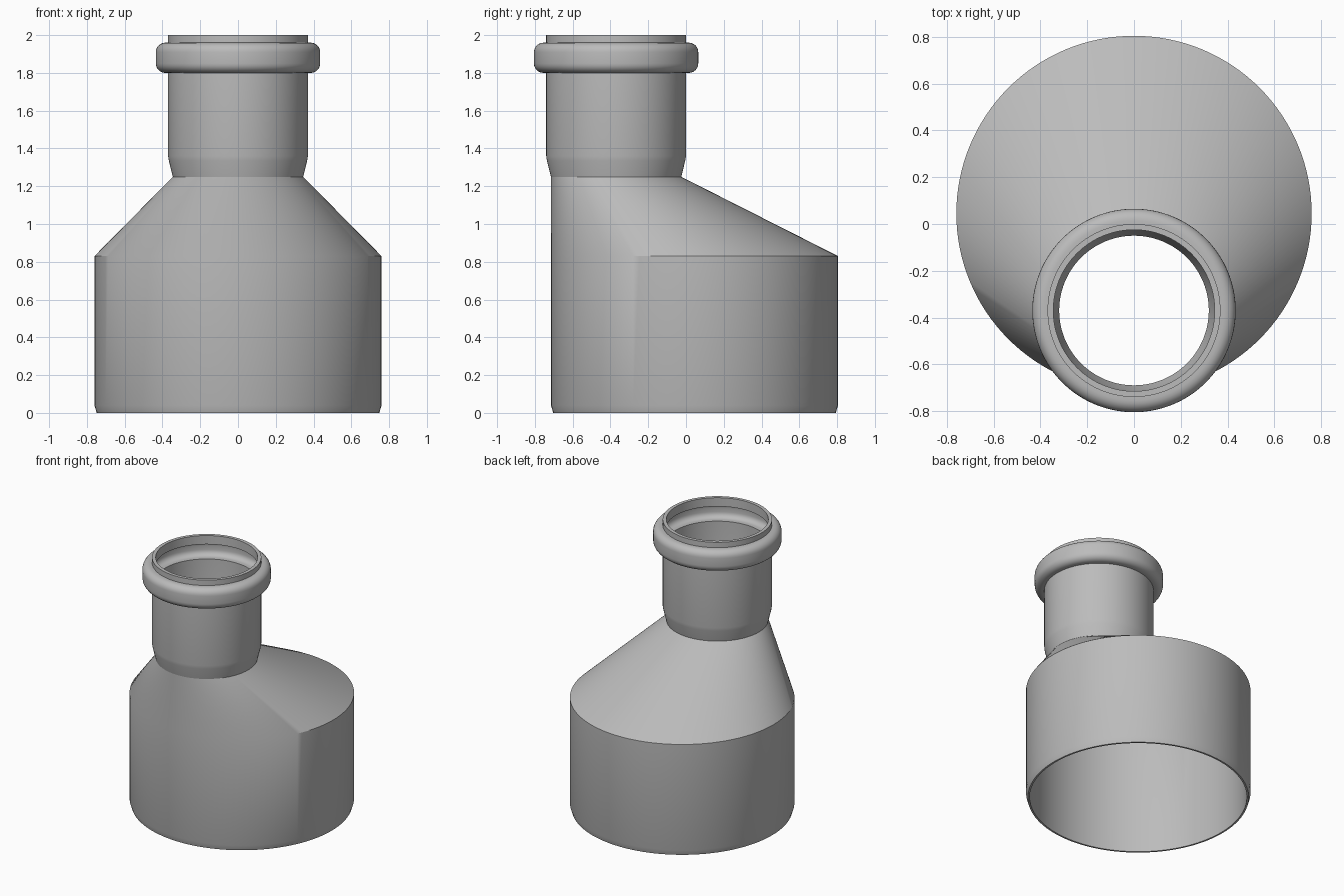
import bpy
import bmesh
from math import cos, sin, pi, radians

cube = bpy.data.objects.get("Cube")
if cube:
    bpy.data.objects.remove(cube, do_unlink=True)

SEGMENTS = 128
BODY_Y, NECK_Y = 0.045, -0.37
WALL = 0.025

grey = bpy.data.materials.new("light grey plastic")
grey.use_nodes = True
colour = (0.5, 0.5, 0.5, 1)
grey.diffuse_color = colour
grey.node_tree.nodes["Principled BSDF"].inputs["Base Color"].default_value = colour


def arc(r, z, radius, start, end, steps=6):
    """Profile points (radius, height) on a rounded corner, angles in degrees."""
    angles = [radians(start + (end - start) * i / steps) for i in range(steps + 1)]
    return [(r + radius * cos(a), z + radius * sin(a)) for a in angles]


def loft(name, rings):
    """Skin a chain of circles given as (centre y, radius, height)."""
    bm = bmesh.new()
    loops = []
    for cy, r, z in rings:
        loops.append([bm.verts.new((r * cos(2 * pi * i / SEGMENTS),
                                    cy + r * sin(2 * pi * i / SEGMENTS), z))
                      for i in range(SEGMENTS)])
    for low, high in zip(loops, loops[1:]):
        for i in range(SEGMENTS):
            j = (i + 1) % SEGMENTS
            bm.faces.new((low[i], low[j], high[j], high[i]))
    mesh = bpy.data.meshes.new(name)
    bm.to_mesh(mesh)
    bm.free()
    mesh.materials.append(grey)
    obj = bpy.data.objects.new(name, mesh)
    bpy.context.collection.objects.link(obj)
    bpy.ops.object.select_all(action='DESELECT')
    obj.select_set(True)
    bpy.context.view_layer.objects.active = obj
    bpy.ops.object.shade_smooth_by_angle(angle=radians(30))
    return obj


# Wide body with its eccentric cone: inside from the top down, outside back up
loft("reducer_body", [
    (NECK_Y, 0.345 - WALL, 1.25),
    (BODY_Y, 0.76 - WALL, 0.83),
    (BODY_Y, 0.76 - WALL, 0),
    (BODY_Y, 0.748, 0),
    (BODY_Y, 0.76, 0.04),
    (BODY_Y, 0.76, 0.83),
    (NECK_Y, 0.345, 1.25),
])

# Neck with its seal bead: outside going up, inside with the seal groove going down
outside = [(0.345, 1.25), (0.366, 1.335), (0.37, 1.36), (0.37, 1.8)]
outside += arc(0.385, 1.85, 0.05, -90, 0) + arc(0.385, 1.91, 0.05, 0, 90)
outside += [(0.37, 1.96), (0.37, 2.0)]
inside = [(0.345, 2.0), (0.345, 1.935)]
inside += arc(0.37, 1.895, 0.04, 90, 0) + arc(0.37, 1.865, 0.04, 0, -90)
inside += [(0.345, 1.825), (0.345, 1.36), (0.341, 1.335), (0.32, 1.25)]
loft("socket_neck", [(NECK_Y, r, z) for r, z in outside + inside])
